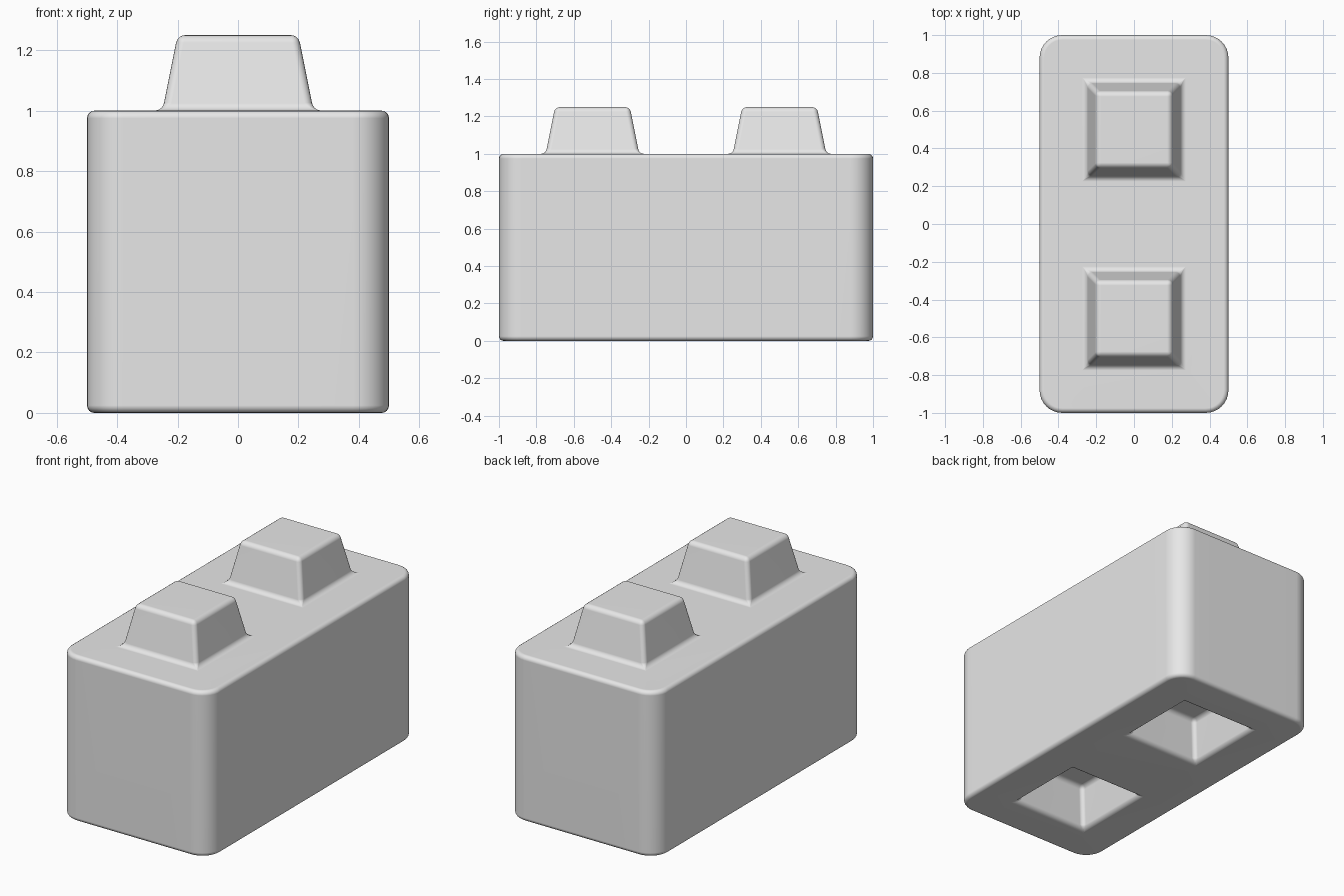
import bpy
import bmesh
import math
from mathutils import Vector

cube = bpy.data.objects.get("Cube")
if cube:
    bpy.data.objects.remove(cube, do_unlink=True)

HEIGHT = 1.0
STUD_HALF, STUD_TOP, STUD_RISE = 0.25, 0.2, 0.25
STUD_Y = 0.5


def bevel(bm, edges, offset, segments):
    bmesh.ops.bevel(bm, geom=edges, offset=offset, offset_type='OFFSET',
                    segments=segments, profile=0.5, affect='EDGES')


def cut(bm, point, normal):
    geom = bm.verts[:] + bm.edges[:] + bm.faces[:]
    bmesh.ops.bisect_plane(bm, geom=geom, plane_co=point, plane_no=normal)


# Block body
bm = bmesh.new()
bmesh.ops.create_cube(bm, size=1)
for v in bm.verts:
    v.co = Vector((v.co.x, v.co.y * 2, (v.co.z + 0.5) * HEIGHT))

# Cut lines around the studs and sockets
for side in (-1, 1):
    cut(bm, (side * STUD_HALF, 0, 0), (1, 0, 0))
    for edge in (-STUD_HALF, STUD_HALF):
        cut(bm, (0, side * STUD_Y + edge, 0), (0, 1, 0))
bm.normal_update()

# Tapered studs on top and matching sockets underneath
pads = [f for f in bm.faces if abs(f.normal.z) > 0.9
        and abs(f.calc_center_median().x) < 0.1
        and abs(abs(f.calc_center_median().y) - STUD_Y) < 0.1]
for face in bmesh.ops.extrude_discrete_faces(bm, faces=pads)["faces"]:
    centre = face.calc_center_median()
    for v in face.verts:
        v.co = centre + (v.co - centre) * (STUD_TOP / STUD_HALF)
        v.co.z += STUD_RISE
bmesh.ops.recalc_face_normals(bm, faces=bm.faces[:])

# Wide rounding on the upright corners
corners = [e for e in bm.edges
           if all(abs(v.co.x) > 0.49 and abs(v.co.y) > 0.99 for v in e.verts)
           and abs(e.verts[0].co.z - e.verts[1].co.z) > 0.5]
bevel(bm, corners, 0.12, 8)

# Fine rounding on every remaining sharp edge
bm.normal_update()
sharp = [e for e in bm.edges if e.is_manifold and e.calc_face_angle() > 0.6]
bevel(bm, sharp, 0.025, 4)
bmesh.ops.recalc_face_normals(bm, faces=bm.faces[:])

mesh = bpy.data.meshes.new("block")
bm.to_mesh(mesh)
bm.free()
block = bpy.data.objects.new("block", mesh)
bpy.context.collection.objects.link(block)

# Smooth roundings with even flat sides
bpy.context.view_layer.objects.active = block
block.select_set(True)
bpy.ops.object.shade_smooth_by_angle(angle=math.radians(40))
weighted = block.modifiers.new("even_shading", 'WEIGHTED_NORMAL')
weighted.keep_sharp = True

# Material
grey = bpy.data.materials.new("light grey")
grey.use_nodes = True
colour = (0.8, 0.8, 0.8, 1)
grey.diffuse_color = colour
grey.node_tree.nodes["Principled BSDF"].inputs["Base Color"].default_value = colour
mesh.materials.append(grey)
